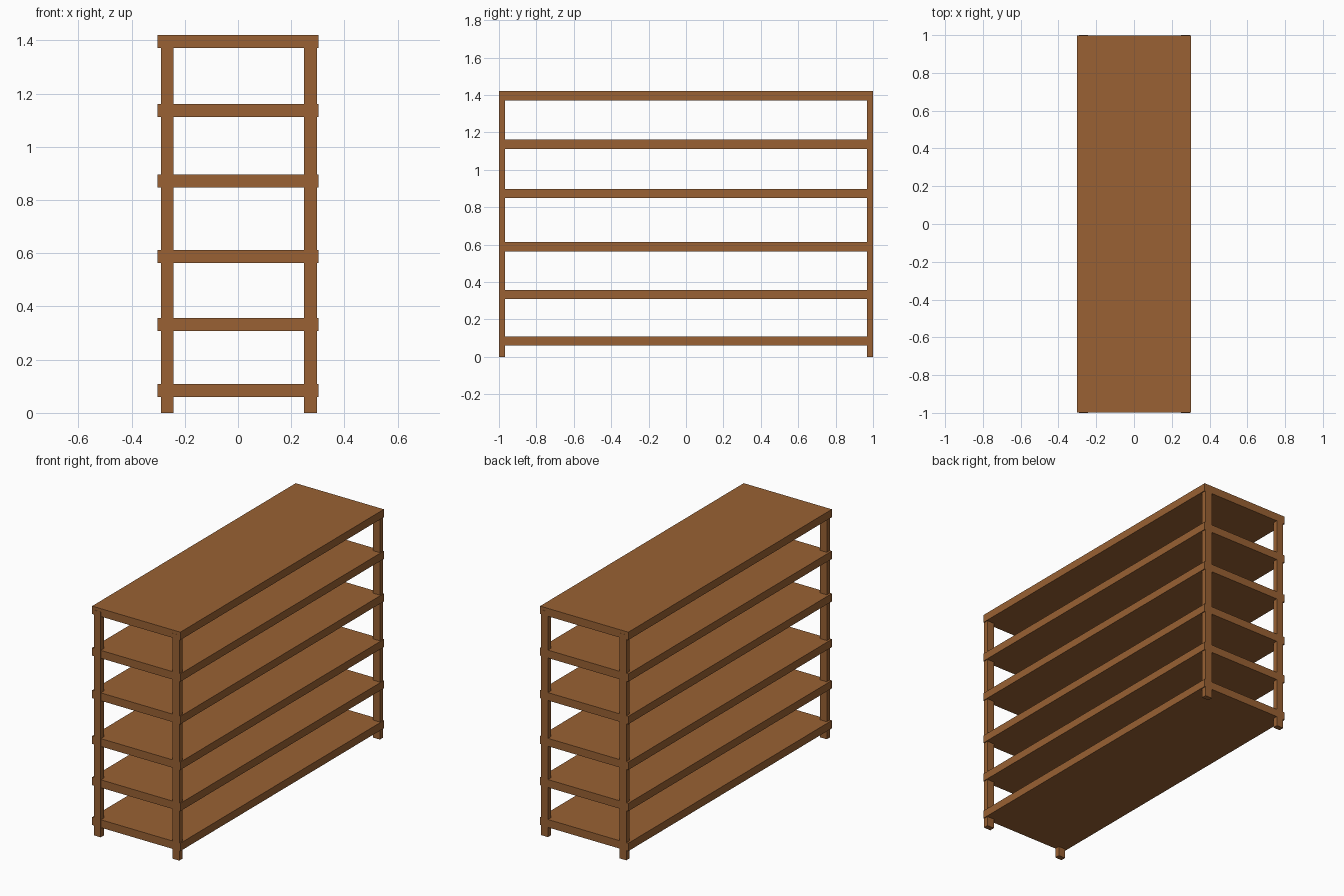
import bpy

if "Cube" in bpy.data.objects:
    bpy.data.objects.remove(bpy.data.objects["Cube"])

wood = bpy.data.materials.new("brown wood")
wood.diffuse_color = (0.319, 0.120, 0.033, 1.0)
wood.use_nodes = True
wood.node_tree.nodes["Principled BSDF"].inputs["Base Color"].default_value = wood.diffuse_color


def box(name, lo, hi):
    """Axis-aligned box between two corners."""
    center = [(a + b) / 2 for a, b in zip(lo, hi)]
    bpy.ops.mesh.primitive_cube_add(size=1, location=center)
    ob = bpy.context.object
    ob.name = name
    ob.scale = [b - a for a, b in zip(lo, hi)]
    bpy.ops.object.transform_apply(location=True, rotation=False, scale=True)
    ob.data.materials.append(wood)
    return ob


# Six shelf boards, spaced slightly unevenly
BOARD = 0.049
for i, z in enumerate((0.060, 0.308, 0.848, 0.564, 1.112, 1.371)):
    box(f"shelf_{i + 1}", (-0.303, -0.999, z), (0.303, 0.999, z + BOARD))

# Corner posts flush with the ends, mirrored front to back
for side, x0, x1 in (("left", -0.290, -0.243), ("right", 0.249, 0.297)):
    post = box(f"{side}_posts", (x0, -1.0, 0.0), (x1, -0.968, 1.40))
    mirror = post.modifiers.new("front to back", 'MIRROR')
    mirror.use_axis = (False, True, False)
